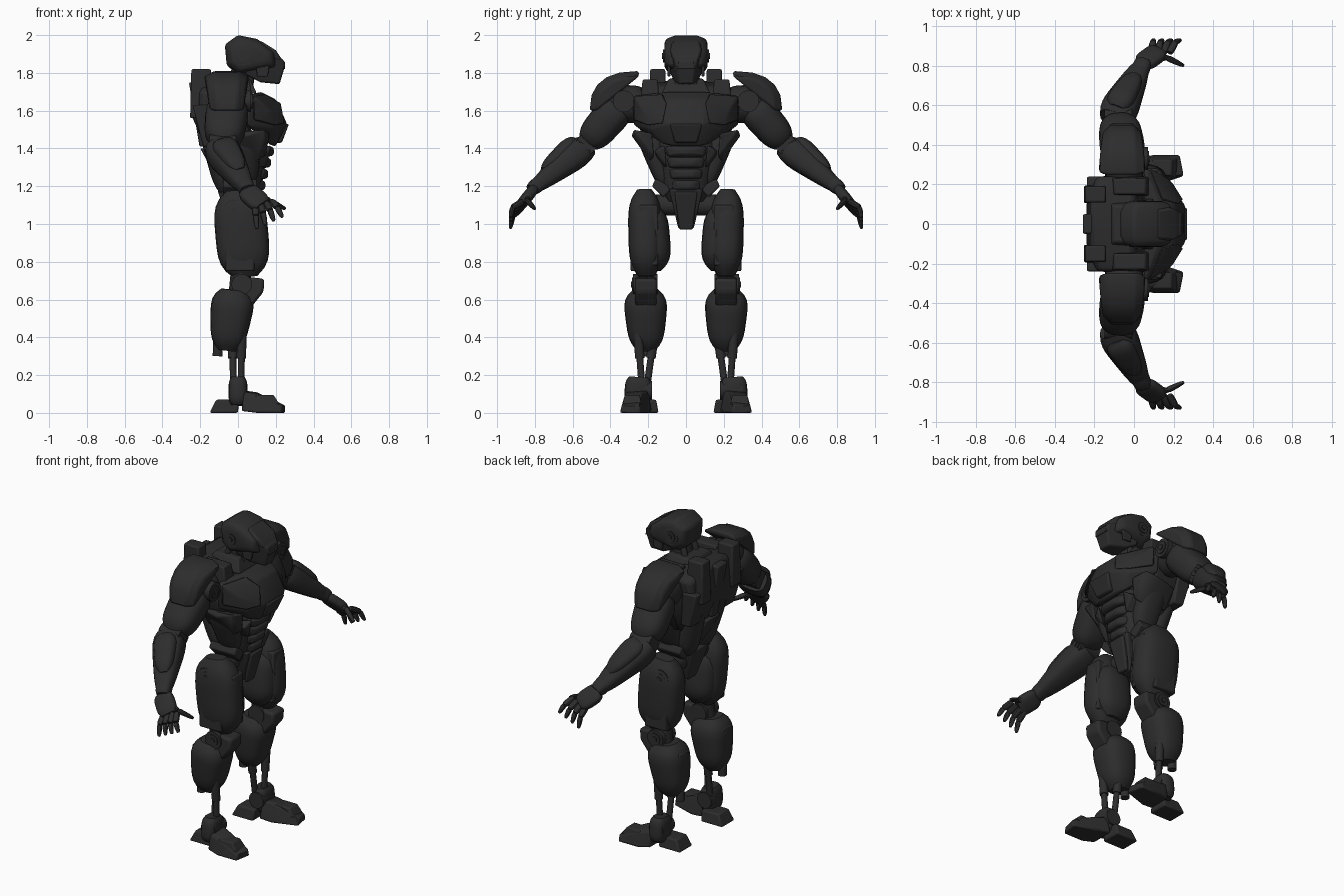
import bpy, bmesh, math
from mathutils import Matrix, Vector as V

cube = bpy.data.objects.get("Cube")
if cube:
    bpy.data.objects.remove(cube)

metal = bpy.data.materials.new("dark graphite metal")
metal.use_nodes = True
metal.diffuse_color = (.026, .026, .026, 1)
metal.node_tree.nodes["Principled BSDF"].inputs["Base Color"].default_value = metal.diffuse_color


def finish(name, bm, pair, bevel=0):
    """Turn a bmesh into one central object, or into a mirrored left and right pair."""
    bmesh.ops.recalc_face_normals(bm, faces=bm.faces)
    for side in (("left_", "right_") if pair else ("",)):
        mesh = bpy.data.meshes.new(side + name)
        bm.to_mesh(mesh)
        if side == "right_":
            mesh.transform(Matrix.Scale(-1, 4, (0, 1, 0)))
            mesh.flip_normals()
        mesh.materials.append(metal)
        part = bpy.data.objects.new(side + name, mesh)
        bpy.context.collection.objects.link(part)
        if bevel:
            soften = part.modifiers.new("soft edges", "BEVEL")
            soften.width, soften.segments, soften.limit_method = bevel, 2, "ANGLE"
        bpy.ops.object.select_all(action="DESELECT")
        part.select_set(True)
        bpy.context.view_layer.objects.active = part
        bpy.ops.object.shade_smooth_by_angle(angle=math.radians(35))
    bm.free()


def hull(name, points, pair=True, bevel=.009):
    """Armour plate: the convex hull of a few points; central plates are symmetric."""
    bm = bmesh.new()
    for x, y, z in points:
        bm.verts.new((x, y, z))
        if not pair:
            bm.verts.new((x, -y, z))
    result = bmesh.ops.convex_hull(bm, input=bm.verts)
    spare = {v for v in result["geom_interior"] + result["geom_unused"] if isinstance(v, bmesh.types.BMVert)}
    bmesh.ops.delete(bm, geom=list(spare), context="VERTS")
    bmesh.ops.dissolve_limit(bm, angle_limit=.03, verts=bm.verts, edges=bm.edges)
    finish(name, bm, pair, bevel)


def block(name, centre, size, top=1, base=1, lean=0, pair=True, bevel=.009):
    """Bevelled box with scaled top and base; lean slides the top forward."""
    points = []
    for i in (-.5, .5):
        for j in (-.5, .5):
            for k, scale in ((-.5, base), (.5, top)):
                offset = V((i * size[0] * scale + k * lean, j * size[1] * scale, k * size[2]))
                points.append(V(centre) + offset)
    hull(name, points, pair, bevel)


def limb(name, start, end, deep, wide, taper=1, blunt=.5, power=2.0, pair=True, sides=20, steps=12):
    """Superellipse tube along a line, rounded in at both ends by the blunt factor."""
    bm = bmesh.new()
    start, end = V(start), V(end)
    along = (end - start).normalized()
    ref = V((1, 0, 0)) if abs(along.x) < .85 else V((0, 0, 1))
    u = (ref - along * ref.dot(along)).normalized()
    w = along.cross(u)
    rings = []
    for step in range(steps + 1):
        t = step / steps
        scale = (1 + (taper - 1) * t) * (1 - (1 - blunt) * abs(2 * t - 1) ** 4)
        ring = []
        for k in range(sides):
            angle = math.tau * k / sides
            c, s = math.cos(angle), math.sin(angle)
            c = math.copysign(abs(c) ** (2 / power), c)
            s = math.copysign(abs(s) ** (2 / power), s)
            ring.append(bm.verts.new(start.lerp(end, t) + (u * c * deep + w * s * wide) * scale))
        rings.append(ring)
    for a, b in zip(rings, rings[1:]):
        for k in range(sides):
            n = (k + 1) % sides
            bm.faces.new((a[k], a[n], b[n], b[k]))
    bm.faces.new(rings[0])
    bm.faces.new(rings[-1])
    finish(name, bm, pair)


def rod(name, start, end, radius, pair=True):
    limb(name, start, end, radius, radius, blunt=1, pair=pair, sides=16, steps=1)


def joint(name, start, end, radius):
    """Round joint with a raised hub and pin on its outer end."""
    start, end = V(start), V(end)
    out = (end - start).normalized() * .006
    rod(name, start, end, radius)
    rod(name + "_hub", end, end + out, radius * .65)
    rod(name + "_pin", end, end + out * 2, radius * .3)


# Skeleton points of the left side
shoulder, elbow, wrist = V((-.05, .33, 1.65)), V((-.08, .53, 1.42)), V((.05, .82, 1.18))
hip, knee, ankle = V((0, .22, 1.18)), V((.02, .21, .68)), V((0, .24, .12))

# Head: side profile repeated at shrinking scale towards the ears
outline = [(-.07, 1.95), (0, 2), (.1, 1.98), (.2, 1.91), (.2, 1.83), (0, 1.79), (-.06, 1.84)]
middle = V((.06, 1.9))
helmet = []
for y, scale in ((.06, 1), (.1, .85), (.115, .6)):
    for corner in outline:
        x, z = middle.lerp(V(corner), scale)
        helmet.append((x, y, z))
hull("helmet", helmet, pair=False, bevel=.015)
hull("face_guard", [(.16, .08, 1.92), (.24, .06, 1.87), (.25, .05, 1.84), (.22, .04, 1.74), (.12, .06, 1.75),
                    (.04, .08, 1.79), (.05, .1, 1.85)], pair=False)
hull("brow", [(.12, .07, 1.97), (.2, .08, 1.92), (.24, .06, 1.86), (.1, .1, 1.9)], pair=False)
block("visor", centre=(.24, 0, 1.84), size=(.02, .1, .04), top=.8, pair=False, bevel=.004)
block("chin", centre=(.2, 0, 1.77), size=(.06, .07, .05), base=.8, pair=False)
joint("ear_disc", (.03, .08, 1.89), (.03, .115, 1.89), .052)
block("cheek_plate", centre=(.13, .09, 1.83), size=(.08, .02, .1), base=.7, bevel=.005)
rod("neck", (0, 0, 1.6), (.04, 0, 1.86), .06, pair=False)
rod("neck_cable", (.06, .05, 1.68), (.07, .04, 1.82), .016)
rod("neck_piston", (-.05, .06, 1.7), (-.01, .05, 1.84), .018)
block("neck_collar", centre=(-.02, 0, 1.73), size=(.24, .26, .08), top=.7, pair=False)

# Torso core and back
hull("torso_core", [(-.19, .24, 1.7), (-.22, .1, 1.76), (-.24, .1, 1.56), (-.21, .19, 1.52), (-.17, .14, 1.4), (0, .24, 1.73),
                    (.05, .25, 1.5), (.1, .15, 1.4), (-.1, .13, 1.3)], pair=False, bevel=.02)
block("collar_block", centre=(-.02, .19, 1.71), size=(.2, .1, .11), top=.8)
block("back_block", centre=(-.195, .15, 1.69), size=(.13, .1, .26), top=.8, base=.9)
block("shoulder_blade", centre=(-.17, .17, 1.52), size=(.1, .14, .22), base=.7, lean=-.04)
block("spine_plate", centre=(-.2, 0, 1.58), size=(.08, .1, .34), base=.6, lean=-.04, pair=False)
limb("back_muscle", (-.15, .11, 1.5), (-.06, .07, 1.18), .06, .07, blunt=.7)
limb("oblique", (.03, .2, 1.48), (.03, .1, 1.2), .1, .07, taper=.7, blunt=.7, power=2.6)

# Chest and ribs
hull("chest_plate", [(.12, .1, 1.7), (.2, .09, 1.66), (.26, .09, 1.53), (.17, .22, 1.6), (.19, .19, 1.5),
                     (.05, .29, 1.68), (.05, .28, 1.52), (.2, .07, 1.41), (.17, .12, 1.42)], pair=False, bevel=.012)
hull("pectoral_plate", [(.14, .12, 1.69), (.23, .1, 1.64), (.25, .12, 1.53), (.2, .2, 1.52), (.17, .23, 1.6),
                        (.08, .28, 1.68), (.08, .28, 1.55)])
block("sternum_plate", centre=(.23, 0, 1.48), size=(.05, .17, .1), base=.7, lean=.03, pair=False)
hull("rib_plate", [(.14, .28, 1.5), (.17, .18, 1.48), (.15, .17, 1.36), (.1, .19, 1.33), (.05, .29, 1.47),
                   (-.1, .25, 1.48), (-.08, .18, 1.35)])
hull("lower_rib", [(.18, .11, 1.42), (.16, .16, 1.38), (.15, .1, 1.3), (0, .15, 1.3), (0, .18, 1.4)])

# Waist, abdomen and pelvis
limb("waist", (.03, 0, 1.46), (.02, 0, 1.12), .14, .18, taper=.65, blunt=.8, power=2.6, pair=False)
for row in range(4):
    x, z, width = .19 - row * .015, 1.385 - row * .06, .11 - row * .01
    hull(f"abdomen_plate_{row}", [(x, width * .5, z + .02), (x, width * .4, z - .02), (x - .03, width, z + .03),
                                  (x - .03, width * .9, z - .03), (.05, width, z)], pair=False, bevel=.012)
block("lower_back_plate", centre=(-.1, 0, 1.3), size=(.1, .13, .2), base=.8, lean=-.1, pair=False)
block("pelvis", centre=(.01, 0, 1.08), size=(.24, .18, .21), base=.45, pair=False)
block("groin_plate", centre=(.1, 0, 1.07), size=(.04, .12, .2), base=.6, lean=.04, pair=False)
rod("hip_axle", (0, -.2, 1.1), (0, .2, 1.1), .055, pair=False)
hull("hip_guard", [(x, y, z) for x in (-.08, .1) for y, z in ((.07, 1.19), (.16, 1.24), (.18, 1.2), (.12, 1.14))])

# Shoulder and its domed pad, swept around a squared quarter ellipse
limb("shoulder_ball", (-.05, .2, 1.63), (-.05, .42, 1.64), .1, .1)
joint("shoulder_joint", shoulder, shoulder + V((.12, 0, 0)), .058)
dome = []
for step in range(6):
    angle = math.pi / 10 * step
    out, up = math.sin(angle) ** .8, max(math.cos(angle), 0) ** .8
    for half, scale in ((.07, 1), (.12, .86)):
        half *= 1 - .05 * step
        for x in (-half, half):
            dome.append((x - .06, .25 + .26 * scale * out, 1.6 + .21 * scale * up))
hull("shoulder_pad", dome, bevel=.015)

# Arm
limb("upper_arm", shoulder, elbow, .12, .1, taper=.85, power=2.6)
joint("elbow_joint", elbow - V((.07, 0, 0)), elbow + V((.07, 0, 0)), .055)
limb("forearm", elbow - V((.02, 0, .01)), wrist, .11, .09, taper=.4, blunt=.7, power=2.8)
limb("forearm_guard", elbow + V((-.01, .05, .01)), elbow.lerp(wrist, .7) + V((0, .02, .03)), .08, .065, taper=.6, power=3)
limb("wrist_cuff", elbow.lerp(wrist, .7), wrist, .045, .04, blunt=.8, power=3)

# Hand
knuckles = V((.13, .875, 1.1))
limb("palm", wrist - V((.01, .01, 0)), knuckles, .06, .03, blunt=.7, power=3)
digits = [(V((.09 + .03 * i, .865, 1.09 + .01 * i)), V((.1 + .045 * i, .93, .975 + .02 * i))) for i in range(4)]
digits.append((wrist.lerp(knuckles, .4), V((.25, .8, 1.08))))
for i, (root, tip) in enumerate(digits):
    bend = root.lerp(tip, .5) + V((0, .02, .01))
    name = "thumb" if i == 4 else f"finger_{i}"
    limb(name + "_base", root, bend, .019, .018, blunt=.8, sides=10, steps=6)
    limb(name + "_tip", bend, tip, .018, .017, taper=.6, blunt=.7, sides=10, steps=6)

# Thigh
limb("thigh", hip, knee + V((.02, 0, .04)), .14, .09, blunt=.45, power=2.7)
limb("inner_thigh", (.02, .2, 1.1), (.03, .17, .75), .12, .1, blunt=.4, power=2.5)
block("thigh_front_plate", centre=(.1, .2, .94), size=(.11, .13, .32), top=.8, base=.8)
block("thigh_outer_plate", centre=(.01, .255, .91), size=(.18, .09, .32), top=.85, base=.85)
joint("hip_disc", (-.02, .24, 1.07), (-.02, .29, 1.07), .06)

# Knee and shin
rod("knee_core", knee + V((0, 0, .1)), knee - V((.02, 0, .1)), .055)
joint("knee_joint", knee - V((0, .06, 0)), knee + V((0, .07, 0)), .055)
hull("knee_guard", [(x, y, z) for y in (.155, .27)
                    for x, z in ((.05, .72), (.14, .71), (.135, .64), (.07, .56), (.02, .6))], bevel=.015)
limb("shin", (-.02, .215, .65), (-.06, .21, .33), .125, .125, taper=.7, blunt=.55, power=2.6)
block("calf_plate", centre=(-.11, .215, .5), size=(.07, .12, .22), top=.8, base=.7)
rod("calf_piston", (-.105, .21, .45), (-.108, .21, .3), .026)
for part, x, y in (("rear", -.03, -.045), ("front", .02, .045)):
    top, low = V((x, .21 + y, .44)), ankle + V((x * .8, y * .3 - .02, .02))
    rod(part + "_shin_rod", top, low, .018)
    rod(part + "_shin_sleeve", top, top.lerp(low, .5), .025)

# Ankle and foot
joint("ankle_joint", ankle - V((0, .06, 0)), ankle + V((0, .06, 0)), .05)
limb("ankle_cuff", ankle + V((0, .01, .07)), ankle + V((0, .02, -.08)), .05, .07, blunt=.7, power=3)
block("heel", centre=(-.065, .21, .035), size=(.15, .13, .07), top=.8, lean=.02)
hull("foot", [(.02, .18, .01), (.02, .33, .01), (.1, .35, 0), (.23, .35, 0), (.25, .24, 0), (.1, .19, 0),
              (.23, .34, .04), (.25, .25, .04), (.03, .2, .12), (.03, .32, .11), (.1, .23, .11), (.1, .31, .1)])
block("toe_plate", centre=(.15, .285, .07), size=(.12, .1, .05), top=.8, lean=-.02, bevel=.006)
